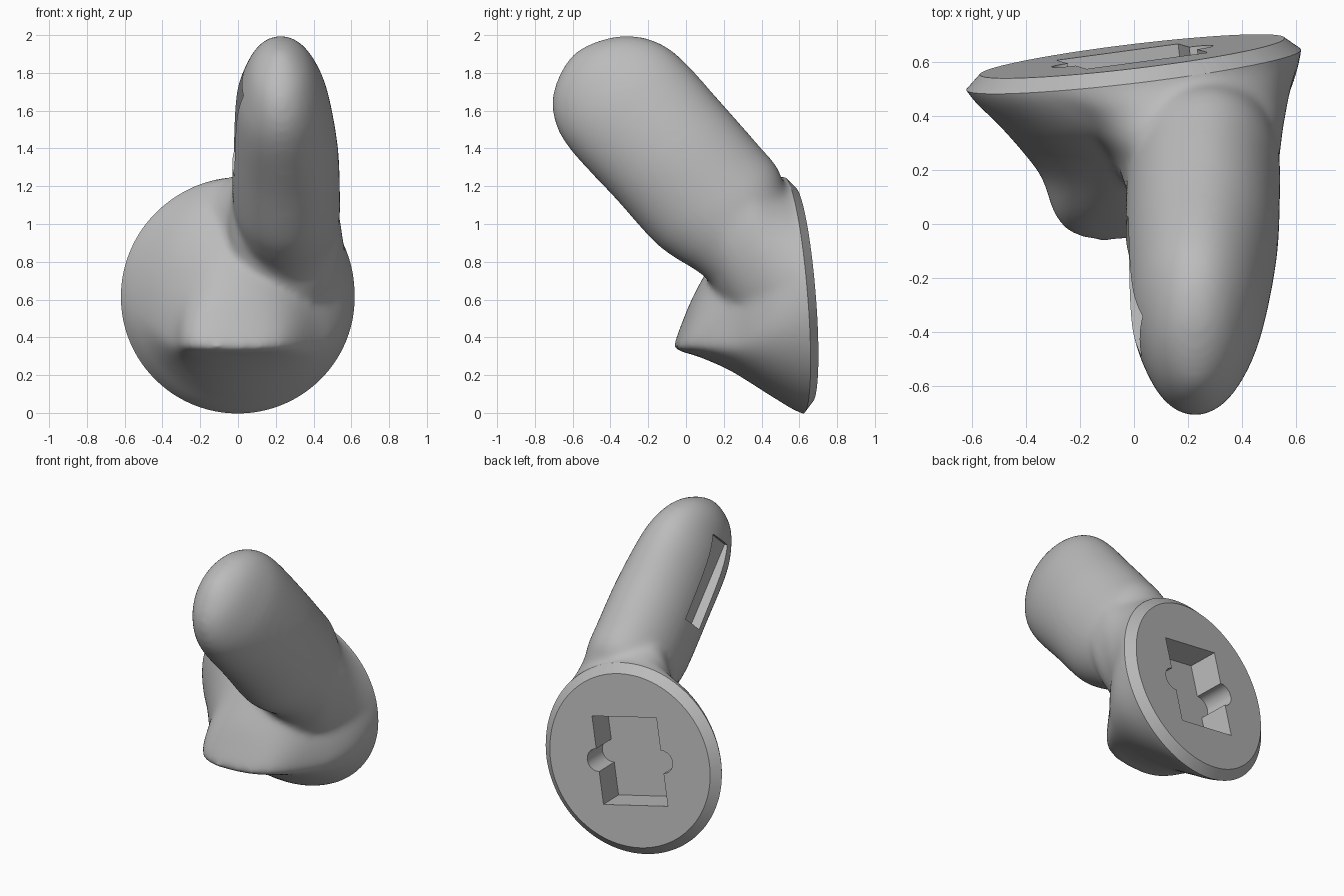
import bpy, bmesh, math
from mathutils import Vector, Matrix

if "Cube" in bpy.data.objects:
    bpy.data.objects.remove(bpy.data.objects["Cube"])

GREY = (0.5, 0.5, 0.5, 1)
mat = bpy.data.materials.new("plain grey")
mat.use_nodes = True
mat.diffuse_color = GREY
mat.node_tree.nodes["Principled BSDF"].inputs["Base Color"].default_value = GREY

# Plane of the flared rim, and the axes of the leaning stem
RIM_CENTRE = Vector((0, 0.57, 0.62))
RIM_NORMAL = Vector((-0.12, 1, 0.08)).normalized()
ALONG = Vector((0, -0.66, 0.75)).normalized()
ACROSS = Vector((0, 0.75, 0.66)).normalized()


def resample(rows, steps=6):
    """Smooth spline through rows of section values."""
    out = []
    for i in range(len(rows) - 1):
        p = [rows[max(0, min(len(rows) - 1, i + k))] for k in (-1, 0, 1, 2)]
        for j in range(steps):
            t = j / steps
            out.append([b + 0.5 * t * (c - a + t * (2 * a - 5 * b + 4 * c - d
                        + t * (3 * (b - c) + d - a))) for a, b, c, d in zip(*p)])
    return out + [list(rows[-1])]


def loft(bm, rows, place, sides=64):
    """Closed tube through elliptical sections."""
    rings = []
    for row in resample(rows):
        angles = [math.tau * k / sides for k in range(sides)]
        rings.append([bm.verts.new(place(row, math.cos(a), math.sin(a))) for a in angles])
    for a, b in zip(rings, rings[1:]):
        for k in range(sides):
            n = (k + 1) % sides
            bm.faces.new((a[k], a[n], b[n], b[k]))
    bm.faces.new(rings[0])
    bm.faces.new(rings[-1])


def body_point(row, c, s):
    """Section with its own upper and lower heights, sheared to the rim's tilt."""
    y, cx, cz, rx, upper, lower = row
    x, z = cx + rx * c, cz + (upper if s > 0 else lower) * s
    return Vector((x, y + 0.12 * x - 0.08 * (z - 0.62), z))


def stem_point(row, c, s):
    d, cx, cn, rx, rn = row
    return Vector((cx + rx * c, 0, 0)) + ALONG * d + ACROSS * (cn + rn * s)


def new_object(name, bm):
    bmesh.ops.recalc_face_normals(bm, faces=bm.faces)
    mesh = bpy.data.meshes.new(name)
    bm.to_mesh(mesh)
    bm.free()
    ob = bpy.data.objects.new(name, mesh)
    bpy.context.collection.objects.link(ob)
    mesh.materials.append(mat)
    return ob


def bake(ob):
    """Replace the mesh by its modified result."""
    bpy.context.view_layer.update()
    graph = bpy.context.evaluated_depsgraph_get()
    mesh = bpy.data.meshes.new_from_object(ob.evaluated_get(graph))
    ob.modifiers.clear()
    ob.data = mesh


# Flared body with a chisel lip, the shoulder behind the stem, and the stem
bm = bmesh.new()
rim = [(y, 0, 0.62, 0.62, 0.625, 0.625) for y in (0.7, 0.57)]
loft(bm, rim + [
    (0.42, 0.04, 0.52, 0.54, 0.65, 0.44), (0.3, 0.05, 0.43, 0.46, 0.58, 0.27),
    (0.19, 0.04, 0.37, 0.38, 0.49, 0.14), (0.05, 0.01, 0.355, 0.305, 0.28, 0.06),
    (-0.03, 0, 0.35, 0.23, 0.12, 0.03), (-0.075, 0, 0.345, 0.12, 0.02, 0.01)], body_point)
loft(bm, rim + [
    (0.44, 0.14, 0.72, 0.44, 0.57, 0.57), (0.3, 0.23, 0.9, 0.32, 0.5, 0.52),
    (0.15, 0.25, 1.0, 0.275, 0.4, 0.4), (0.05, 0.25, 1.1, 0.2, 0.25, 0.3)], body_point)
loft(bm, [(0.2, 0.27, 0.85, 0.24, 0.26), (0.5, 0.265, 0.855, 0.265, 0.31),
          (0.65, 0.26, 0.86, 0.28, 0.36), (0.8, 0.255, 0.848, 0.285, 0.377),
          (1.1, 0.25, 0.847, 0.28, 0.378), (1.43, 0.235, 0.84, 0.25, 0.38),
          (1.6, 0.23, 0.83, 0.205, 0.34), (1.72, 0.225, 0.82, 0.15, 0.248),
          (1.79, 0.225, 0.815, 0.08, 0.125), (1.82, 0.225, 0.815, 0.015, 0.02)], stem_point)
body = new_object("earpiece_body", bm)
remesh = body.modifiers.new("fuse", "REMESH")
remesh.mode = "VOXEL"
remesh.voxel_size = 0.016
smooth = body.modifiers.new("blend", "SMOOTH")
smooth.factor = 0.5
smooth.iterations = 26
bake(body)

# Slice at the rim, then add the chamfer and flat back
bm = bmesh.new()
bm.from_mesh(body.data)
bmesh.ops.bisect_plane(bm, geom=bm.verts[:] + bm.edges[:] + bm.faces[:], dist=1e-5,
                       plane_co=RIM_CENTRE, plane_no=RIM_NORMAL, clear_outer=True)
edges = [e for e in bm.edges if e.is_boundary]
new = bmesh.ops.extrude_edge_only(bm, edges=edges)["geom"]
for v in [g for g in new if isinstance(g, bmesh.types.BMVert)]:
    v.co = RIM_CENTRE + (v.co - RIM_CENTRE) * 0.91 + RIM_NORMAL * 0.05
bmesh.ops.holes_fill(bm, edges=[e for e in bm.edges if e.is_boundary], sides=0)
bmesh.ops.recalc_face_normals(bm, faces=bm.faces)
bm.to_mesh(body.data)
bm.free()


def cut(name, bm):
    cutter = new_object(name, bm)
    cutter.hide_render = True
    mod = body.modifiers.new(name, "BOOLEAN")
    mod.operation = "DIFFERENCE"
    mod.solver = "EXACT"
    mod.object = cutter
    bake(body)
    bpy.data.objects.remove(cutter)


# Back socket: a rectangle with a round notch on each long side
W, H, R, DEPTH = 0.23, 0.29, 0.075, 0.2
half = [(W, -H), *[(W + R * math.cos(a), R * math.sin(a)) for a in
                   [math.pi * (k / 10 - 0.5) for k in range(11)]], (W, H)]
outline = half + [(-x, -z) for x, z in half]
turn = math.radians(11)
side = Vector((math.cos(turn), 0, -math.sin(turn)))
side = (side - RIM_NORMAL * side.dot(RIM_NORMAL)).normalized()
up = side.cross(RIM_NORMAL)
bm = bmesh.new()
floor = RIM_CENTRE + RIM_NORMAL * (0.05 - DEPTH)
face = bm.faces.new([bm.verts.new(floor + side * x + up * z) for x, z in outline])
top = bmesh.ops.extrude_face_region(bm, geom=[face])["geom"]
bmesh.ops.translate(bm, vec=RIM_NORMAL * (DEPTH + 0.1),
                    verts=[g for g in top if isinstance(g, bmesh.types.BMVert)])
cut("socket_cutter", bm)

# Long slot on the side of the stem
bm = bmesh.new()
bmesh.ops.create_cube(bm, size=1)
axes = Matrix((Vector((1, 0, 0)), ACROSS, ALONG)).transposed().to_4x4()
place = Matrix.Translation(Vector((-0.075, 0, 0)) + ALONG * 1.3 + ACROSS * 0.84)
bm.transform(place @ axes @ Matrix.Diagonal((0.25, 0.2, 0.57, 1)))
cut("slot_cutter", bm)

bpy.context.view_layer.objects.active = body
body.select_set(True)
bpy.ops.object.shade_smooth_by_angle(angle=math.radians(28))
